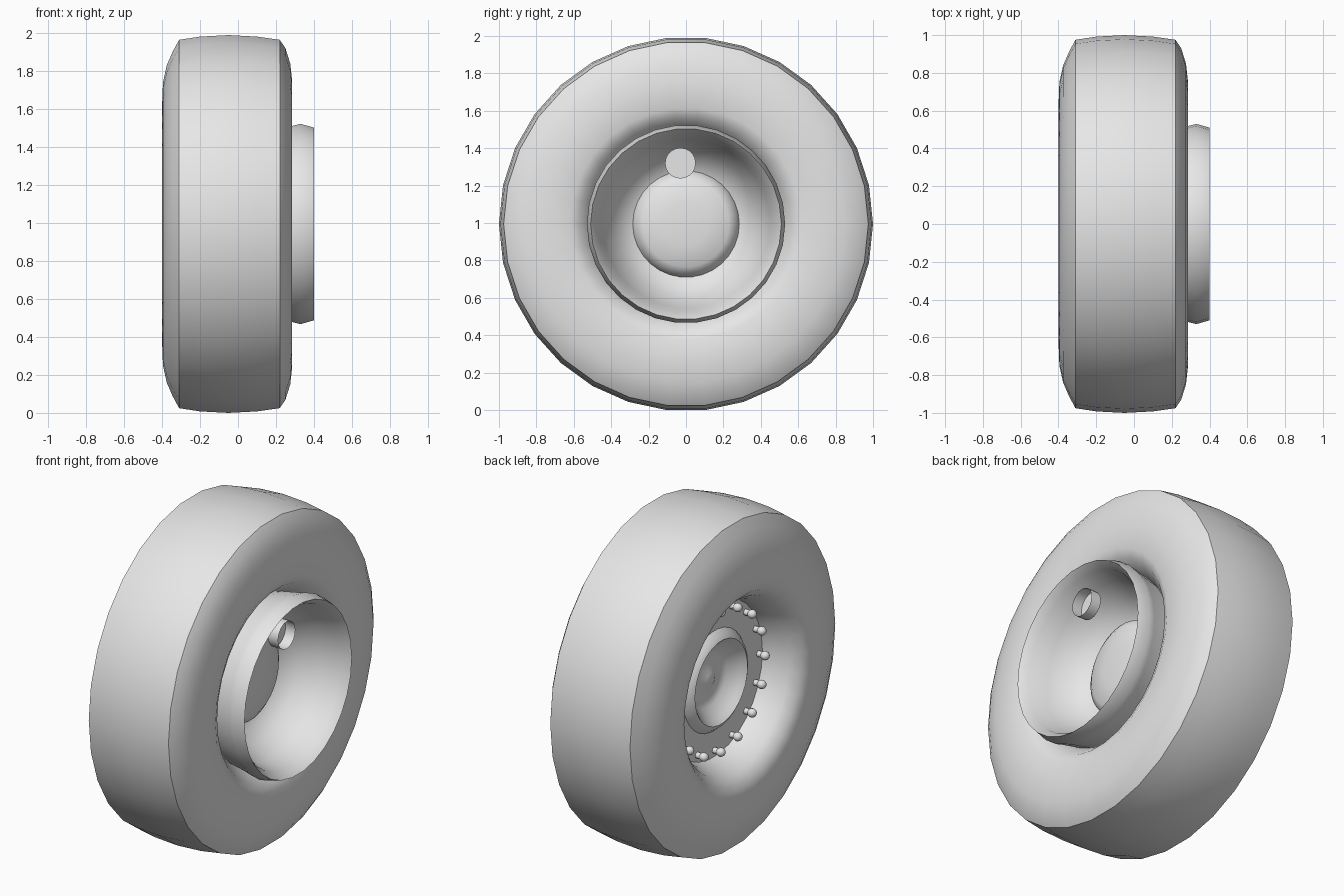
import bpy, bmesh, math
from mathutils import Matrix, Vector

cube = bpy.data.objects.get("Cube")
if cube:
    bpy.data.objects.remove(cube, do_unlink=True)

SIDES = 30
CENTRE_Z = math.cos(math.pi / SIDES)   # wheel rests on a flat facet

grey = bpy.data.materials.new("plain_grey")
grey.use_nodes = True
grey.diffuse_color = (0.8, 0.8, 0.8, 1)
grey.node_tree.nodes["Principled BSDF"].inputs["Base Color"].default_value = (0.8, 0.8, 0.8, 1)


def finish(name, bm, angle=40):
    bmesh.ops.remove_doubles(bm, verts=bm.verts, dist=0.0001)
    bmesh.ops.recalc_face_normals(bm, faces=bm.faces)
    mesh = bpy.data.meshes.new(name)
    bm.to_mesh(mesh)
    bm.free()
    mesh.materials.append(grey)
    obj = bpy.data.objects.new(name, mesh)
    bpy.context.collection.objects.link(obj)
    bpy.ops.object.select_all(action="DESELECT")
    obj.select_set(True)
    bpy.context.view_layer.objects.active = obj
    bpy.ops.object.shade_smooth_by_angle(angle=math.radians(angle))
    return obj


def lathe(name, profile, sides=SIDES, closed=False, centre=(0, 0, CENTRE_Z), angle=40):
    """Spin (x, radius) points around the x axis."""
    bm = bmesh.new()
    rings = []
    for x, r in profile:
        rings.append([bm.verts.new((x + centre[0],
                                    centre[1] + r * math.cos(k * math.tau / sides),
                                    centre[2] + r * math.sin(k * math.tau / sides)))
                      for k in range(sides)])
    pairs = list(zip(rings, rings[1:]))
    if closed:
        pairs.append((rings[-1], rings[0]))
    for a, b in pairs:
        for k in range(sides):
            n = (k + 1) % sides
            bm.faces.new((a[k], a[n], b[n], b[k]))
    return finish(name, bm, angle)


# Tyre: crowned tread, rounded shoulders, side walls rolling in to the rim
lathe("tire", [
    (-0.18, 0.46), (-0.25, 0.48), (-0.33, 0.515), (-0.38, 0.56), (-0.4, 0.62),
    (-0.395, 0.75), (-0.375, 0.84), (-0.345, 0.91), (-0.31, 0.975),
    (-0.2, 0.992), (-0.05, 1.0), (0.1, 0.992), (0.22, 0.975),
    (0.25, 0.93), (0.275, 0.85), (0.285, 0.76), (0.285, 0.62),
    (0.26, 0.57), (0.18, 0.5)], closed=True)

# Rim: dimpled cap and bolt plate on one side, deep dish and hub on the other
lathe("rim", [
    (-0.17, 0), (-0.165, 0.04), (-0.135, 0.1), (-0.15, 0.17), (-0.21, 0.225),
    (-0.235, 0.25), (-0.22, 0.275), (-0.19, 0.3), (-0.185, 0.47),
    (-0.1, 0.48), (0.18, 0.5), (0.29, 0.52), (0.33, 0.53), (0.4, 0.51),
    (0.35, 0.475), (0.24, 0.45), (0.13, 0.39), (0.06, 0.33), (0.04, 0.285),
    (0.085, 0.268), (0.11, 0.23), (0.125, 0.12), (0.13, 0)])

# Valve cup: short open sleeve with a floor
lathe("valve_cup", [(0.345, 0.082), (0.28, 0.082), (0.28, 0)],
      sides=20, centre=(0, -0.03, CENTRE_Z + 0.325))

# Ring of round-headed bolts
bm = bmesh.new()
BOLTS = 16
for i in range(BOLTS):
    a = i * math.tau / BOLTS
    spot = Vector((0, 0.42 * math.cos(a), CENTRE_Z + 0.42 * math.sin(a)))
    bmesh.ops.create_cone(
        bm, cap_ends=True, segments=10, radius1=0.018, radius2=0.018, depth=0.06,
        matrix=Matrix.Translation(spot + Vector((-0.2, 0, 0))) @ Matrix.Rotation(math.pi / 2, 4, "Y"))
    bmesh.ops.create_uvsphere(
        bm, u_segments=12, v_segments=8, radius=0.026,
        matrix=Matrix.Translation(spot + Vector((-0.232, 0, 0))) @ Matrix.Rotation(math.pi / 2, 4, "Y"))
finish("wheel_bolts", bm)
